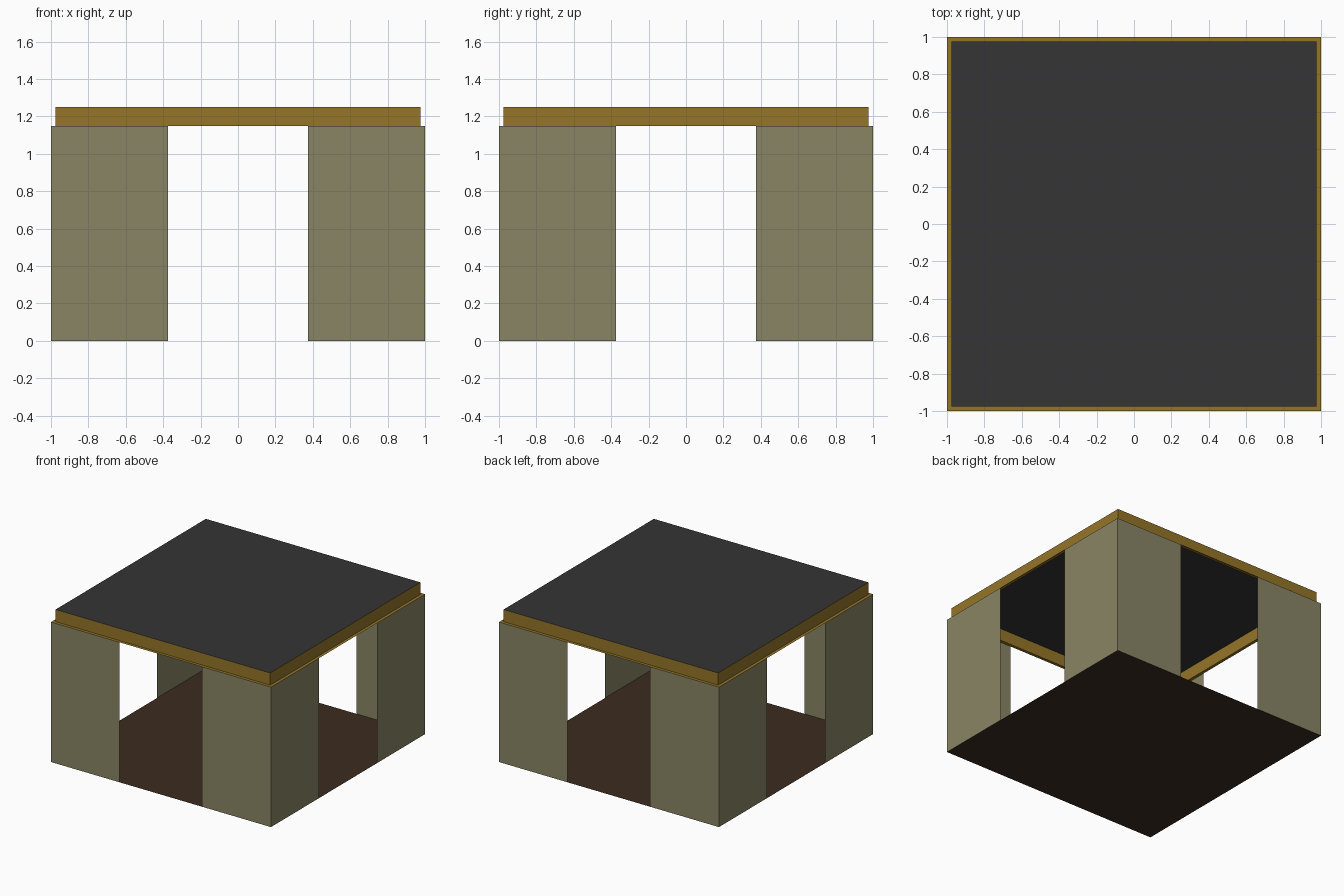
import bpy, bmesh

if "Cube" in bpy.data.objects:
    bpy.data.objects.remove(bpy.data.objects["Cube"])

WALL_H, ROOF_H = 1.15, 1.25
OUT, IN, GAP = 1.0, 0.975, 0.375


def material(name, rgb):
    m = bpy.data.materials.new(name)
    m.diffuse_color = (*rgb, 1)
    m.use_nodes = True
    m.node_tree.nodes["Principled BSDF"].inputs["Base Color"].default_value = m.diffuse_color
    return m


stone = material("stone", (0.25, 0.235, 0.13))
wood = material("wood", (0.30, 0.18, 0.022))
slate = material("slate", (0.035, 0.035, 0.035))
earth = material("earth", (0.045, 0.026, 0.014))


def finish(name, bm, mat):
    me = bpy.data.meshes.new(name)
    bm.to_mesh(me)
    bm.free()
    me.materials.append(mat)
    ob = bpy.data.objects.new(name, me)
    bpy.context.collection.objects.link(ob)
    return ob


def square(r, z):
    return [(-r, -r, z), (r, -r, z), (r, r, z), (-r, r, z)]


def sheet(name, r, z, mat):
    bm = bmesh.new()
    bm.faces.new([bm.verts.new(p) for p in square(r, z)])
    return finish(name, bm, mat)


# Floor and flat roof
sheet("floor", OUT, 0, earth)
sheet("roof", IN, ROOF_H, slate)

# Thin L-shaped corner walls, leaving a doorway on every side
for label, sx, sy in (("front_left", -1, -1), ("front_right", 1, -1),
                      ("back_right", 1, 1), ("back_left", -1, 1)):
    bm = bmesh.new()
    plan = [(sx * GAP, sy * OUT), (sx * OUT, sy * OUT), (sx * OUT, sy * GAP)]
    if sx * sy > 0:
        plan.reverse()
    low, high = [[bm.verts.new((x, y, z)) for x, y in plan] for z in (0, WALL_H)]
    for i in range(2):
        bm.faces.new((low[i], low[i + 1], high[i + 1], high[i]))
    bm.normal_update()
    # Make every wall face outward
    for f in bm.faces:
        if f.normal.dot(f.calc_center_median()) - f.normal.z < 0:
            f.normal_flip()
    finish("wall_" + label, bm, stone)

# Roof trim: narrow ledge on the walls, then an upright band
bm = bmesh.new()
rings = [[bm.verts.new(p) for p in square(r, z)]
         for r, z in ((OUT, WALL_H), (IN, WALL_H), (IN, ROOF_H))]
for a, b in zip(rings, rings[1:]):
    for i in range(4):
        j = (i + 1) % 4
        bm.faces.new((a[i], a[j], b[j], b[i]))
finish("roof_trim", bm, wood)
